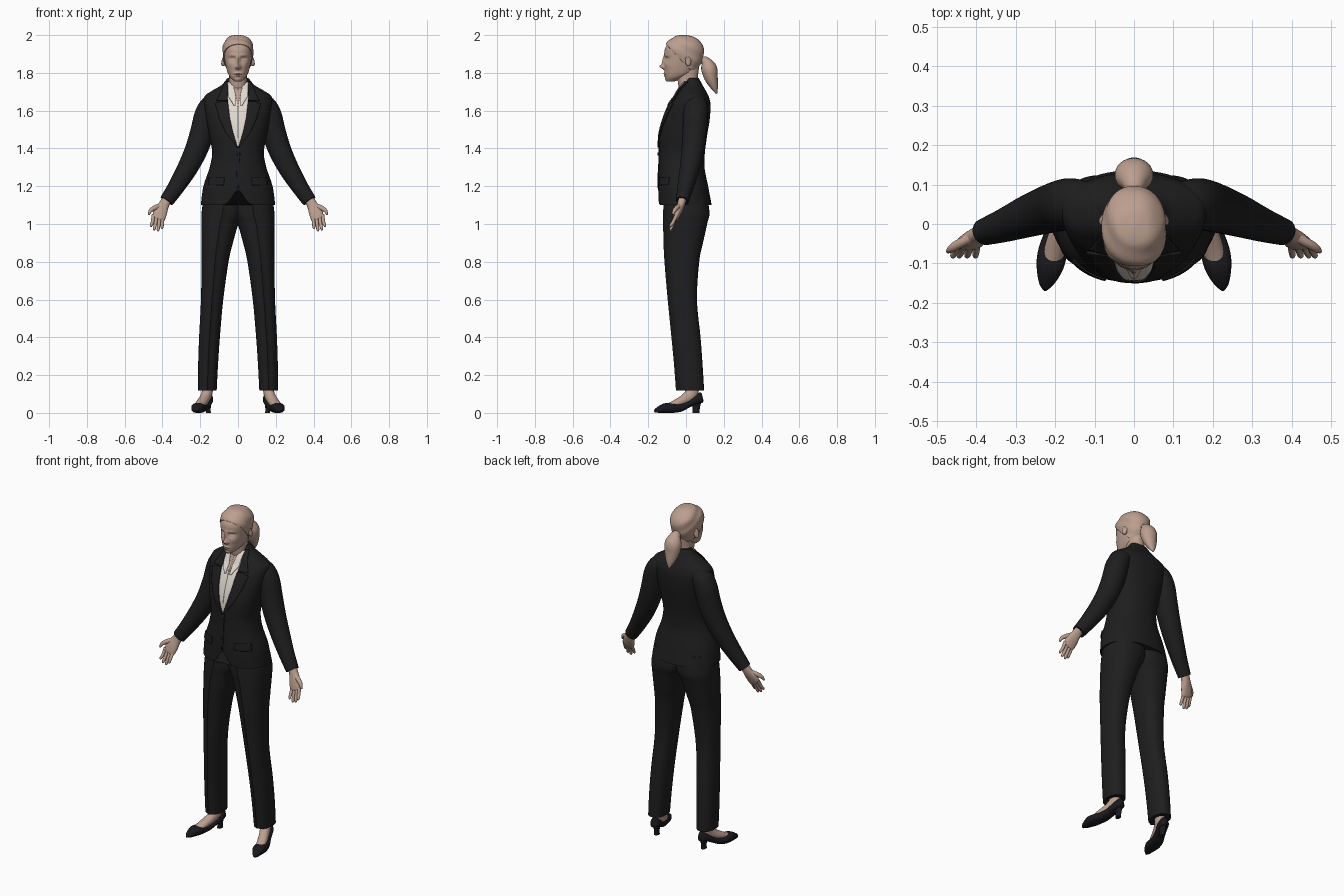
import bpy, bmesh, math
from mathutils import Vector
from mathutils.bvhtree import BVHTree

old = bpy.data.objects.get("Cube")
if old:
    bpy.data.objects.remove(old, do_unlink=True)


def material(name, rgb, rough=0.8):
    m = bpy.data.materials.new(name)
    m.use_nodes = True
    m.diffuse_color = (*rgb, 1)
    bsdf = m.node_tree.nodes["Principled BSDF"]
    bsdf.inputs["Base Color"].default_value = (*rgb, 1)
    bsdf.inputs["Roughness"].default_value = rough
    return m


SKIN = material("skin", (0.50, 0.345, 0.275))
SUIT = material("black_cloth", (0.013, 0.013, 0.014))
SHIRT = material("cream_cloth", (0.74, 0.69, 0.63))
SHOE = material("black_leather", (0.010, 0.010, 0.013))
made = []


def build(name, verts, faces, mat, mirror=False, thick=0):
    me = bpy.data.meshes.new(name)
    me.from_pydata([tuple(v) for v in verts], [], faces)
    bm = bmesh.new()
    bm.from_mesh(me)
    bmesh.ops.recalc_face_normals(bm, faces=bm.faces)
    bm.to_mesh(me)
    bm.free()
    me.materials.append(mat)
    ob = bpy.data.objects.new(name, me)
    bpy.context.collection.objects.link(ob)
    if thick:
        ob.modifiers.new("thickness", "SOLIDIFY").thickness = thick
    if mirror:
        ob.modifiers.new("mirror", "MIRROR").use_mirror_merge = False
    made.append(ob)
    return ob


def spline(rows, steps):
    """Smooth curve through rows of numbers."""
    out = []
    for i in range(len(rows) - 1):
        quad = [rows[max(i - 1, 0)], rows[i], rows[i + 1], rows[min(i + 2, len(rows) - 1)]]
        for s in range(steps):
            t = s / steps
            out.append([b + t / 2 * (c - a + t * (2*a - 5*b + 4*c - d + t * (3*b - a - 3*c + d)))
                        for a, b, c, d in zip(*quad)])
    return out + [list(rows[-1])]


def skin(name, rings, mat, **kw):
    n = len(rings[0])
    verts = [v for r in rings for v in r]
    faces = [(k*n + i, k*n + (i+1) % n, (k+1)*n + (i+1) % n, (k+1)*n + i)
             for k in range(len(rings) - 1) for i in range(n)]
    faces += [tuple(range(n)), tuple(range(len(verts) - n, len(verts)))]
    return build(name, verts, faces, mat, **kw)


def unit_ring(n, power):
    for i in range(n):
        c, s = math.cos(math.tau * i / n), math.sin(math.tau * i / n)
        yield (math.copysign(abs(c) ** (2 / power), c), math.copysign(abs(s) ** (2 / power), s))


def column(name, rows, mat, n=48, steps=6, power=2.2, grow=None, bend=None, **kw):
    """Stack of level rings; row = z, x min, x max, y front, y back."""
    rings = []
    for z, x0, x1, y0, y1 in spline(rows, steps):
        ring = []
        for c, s in unit_ring(n, power):
            v = Vector(((x0 + x1) / 2 + c * (x1 - x0) / 2, (y0 + y1) / 2 + s * (y1 - y0) / 2, z))
            if grow:
                v += Vector((c, s, 0.6)) * grow(v)
            ring.append(bend(v, c, s) if bend else v)
        rings.append(ring)
    return skin(name, rings, mat, **kw)


def tube(name, rows, mat, ref=(0, 1, 0), n=24, steps=6, power=2, **kw):
    """Sweep along a path; row = x, y, z, radius across, radius along ref."""
    pts = spline(rows, steps)
    rings = []
    for i, p in enumerate(pts):
        t = Vector(pts[min(i+1, len(pts)-1)][:3]) - Vector(pts[max(i-1, 0)][:3])
        t.normalize()
        v = Vector(ref) - t * t.dot(Vector(ref))
        v.normalize()
        u = t.cross(v)
        rings.append([Vector(p[:3]) + u * c * p[3] + v * s * p[4] for c, s in unit_ring(n, power)])
    return skin(name, rings, mat, **kw)


# Jacket body, with the hem cut away at the front
def hem(v, c, s):
    if s < 0:
        v.z += 0.085 * math.exp(-(v.x / 0.04) ** 2) * max(0, 1 - (v.z - 1.09) / 0.25)
    return v


body_rows = [(z, -w, w, f, b) for z, w, f, b in (
    (1.10, .197, -.147, .136), (1.2, .183, -.147, .117), (1.3, .15, -.143, .098),
    (1.38, .137, -.142, .1), (1.47, .152, -.14, .112), (1.55, .167, -.122, .125),
    (1.63, .18, -.09, .13), (1.675, .178, -.058, .12), (1.705, .138, -.042, .105),
    (1.735, .088, -.022, .088), (1.772, .056, .005, .068))]
jacket = column("jacket_body", body_rows, SUIT, n=96, steps=8, power=2.25, bend=hem)
bm = bmesh.new()
bm.from_mesh(jacket.data)
surface = BVHTree.FromBMesh(bm)
bm.free()


def panel(name, rows, mat, lift, thick=0.004, mirror=True):
    """Plate laid on the jacket front; row = z, inner x, outer x."""
    verts, m = [], 8
    fine = [[a + (b - a) * k / 8 for a, b in zip(p, q)] for p, q in zip(rows, rows[1:]) for k in range(8)]
    fine.append(rows[-1])
    for z, x0, x1 in fine:
        for k in range(m + 1):
            x = x0 + (x1 - x0) * k / m
            hit, normal, _, _ = surface.ray_cast(Vector((x, -1, z)), Vector((0, 1, 0)))
            verts.append(hit + normal * lift if hit else Vector((x, 0, z)))
    w = m + 1
    faces = [(r*w + k, r*w + k + 1, (r+1)*w + k + 1, (r+1)*w + k)
             for r in range(len(fine) - 1) for k in range(m)]
    return build(name, verts, faces, mat, mirror=mirror, thick=thick)


panel("shirt_front", [(1.41, 0, .002), (1.48, 0, .026), (1.56, 0, .044), (1.66, 0, .055),
                      (1.745, 0, .05)], SHIRT, 0.002, 0.002)
panel("open_neck", [(1.62, 0, .001), (1.69, 0, .014), (1.74, 0, .024)], SKIN, 0.004, 0.002)
panel("shirt_collar", [(1.625, .012, .022), (1.67, .012, .05), (1.745, .026, .052)], SHIRT, 0.009)
panel("lapels", [(1.405, 0, .004), (1.48, .025, .062), (1.56, .043, .098), (1.635, .052, .118),
                 (1.645, .053, .088)], SUIT, 0.008, 0.006)
panel("jacket_collar", [(1.65, .054, .112), (1.69, .055, .092), (1.75, .048, .066)], SUIT, 0.008, 0.006)
panel("pocket_flaps", [(1.205, .075, .155), (1.245, .07, .15)], SUIT, 0.006)
panel("front_overlap", [(1.19, -.006, .004), (1.405, -.008, .008)], SUIT, 0.004, mirror=False)
tube("jacket_button", [(.004, -.142, 1.37, .009, .009), (.004, -.151, 1.37, .008, .008)], SHOE,
     ref=(1, 0, 0), steps=1)

# Sleeves
tube("sleeves", [(.09, .05, 1.645, .045, .05), (.137, .05, 1.632, .056, .062),
                 (.165, .05, 1.58, .064, .066), (.188, .046, 1.49, .064, .064),
                 (.222, .036, 1.39, .06, .06), (.268, .02, 1.295, .054, .053),
                 (.325, -.002, 1.2, .045, .043), (.378, -.02, 1.122, .038, .034)],
     SUIT, n=40, mirror=True)

# Hands: palm, thumb and four fingers
tube("palms", [(.37, -.015, 1.145, .024, .021), (.393, -.027, 1.1, .028, .02),
               (.41, -.041, 1.065, .036, .018), (.42, -.053, 1.032, .034, .013),
               (.423, -.057, 1.022, .026, .008)], SKIN, mirror=True, power=2.3)
tube("thumbs", [(.415, -.035, 1.095, .014, .013), (.443, -.05, 1.084, .013, .012),
                (.463, -.062, 1.07, .010, .010), (.472, -.07, 1.05, .005, .005)],
     SKIN, n=16, mirror=True)
finger_ends = ((.447, .459, .985), (.431, .443, .967), (.415, .423, .961), (.399, .402, .975))
for k, (base, tip, z) in enumerate(finger_ends):
    tube("fingers_%d" % (k + 1), [(base, -.05, 1.048 - k * .005, .010, .010),
         ((base + tip) / 2, -.068, (z + 1.035) / 2, .009, .009),
         (tip, -.08, z + .008, .0075, .0075), (tip, -.083, z, .003, .003)], SKIN, n=14, mirror=True)


# Trousers with a pressed crease
def crease(v, c, s):
    if s < 0:
        v.y -= 0.007 * math.exp(-(c / 0.12) ** 2)
    return v


column("trouser_legs", [
    (.118, .113, .211, -.046, .096), (.25, .106, .211, -.056, .088), (.4, .096, .206, -.07, .077),
    (.6, .078, .196, -.09, .058), (.8, .05, .193, -.107, .07), (.9, .027, .193, -.112, .09),
    (1.0, -.002, .194, -.114, .112), (1.06, -.03, .193, -.114, .124), (1.16, -.03, .178, -.11, .11)],
    SUIT, n=64, steps=8, power=2.3, bend=crease, mirror=True)

# Feet and heeled shoes
tube("feet", [(.163, .03, .17, .034, .03), (.163, .03, .11, .036, .029), (.176, .002, .076, .03, .028),
              (.196, -.05, .05, .022, .028), (.21, -.1, .032, .016, .024)],
     SKIN, ref=(1, 0, 0), mirror=True)
shoe_rows = [(.226, -.168, .004, .003, .014), (.223, -.15, .019, 0, .03), (.214, -.11, .034, 0, .051),
             (.206, -.07, .037, 0, .05), (.194, -.03, .034, .006, .047), (.178, .01, .031, .026, .06),
             (.163, .05, .031, .045, .088), (.157, .078, .022, .052, .108), (.156, .088, .008, .062, .104)]
tube("shoes", [(x, y, (lo + hi) / 2, (hi - lo) / 2, w) for x, y, w, lo, hi in shoe_rows],
     SHOE, ref=(1, 0, 0), power=2.5, n=32, mirror=True)
column("shoe_heels", [(0, .144, .17, .034, .072), (.03, .144, .17, .034, .074),
                      (.075, .136, .18, .022, .086)], SHOE, n=24, mirror=True)

# Neck and head
column("neck", [(1.68, -.056, .056, -.03, .075), (1.75, -.047, .047, -.043, .062),
                (1.84, -.047, .047, -.05, .07)], SKIN)
head_rows = [(z, -w, w, f, b) for z, w, f, b in (
    (1.755, .018, -.1, -.06), (1.775, .04, -.107, -.01), (1.8, .054, -.112, .04),
    (1.84, .065, -.115, .07), (1.88, .072, -.113, .085), (1.92, .075, -.113, .088),
    (1.95, .07, -.1, .08), (1.975, .054, -.076, .057), (1.99, .034, -.05, .03), (1.996, .006, -.02, 0))]
# Face relief: x, z, width, height, amount
FACE = ((0, 1.865, .010, .026, .012), (0, 1.833, .011, .013, .023), (.011, 1.829, .007, .007, .008),
        (.031, 1.873, .017, .012, -.012), (.031, 1.870, .010, .006, .006), (.03, 1.893, .024, .007, .004),
        (0, 1.797, .02, .006, .008), (0, 1.785, .016, .006, .008), (0, 1.791, .024, .002, -.004),
        (0, 1.765, .016, .01, .006), (.045, 1.84, .018, .018, .004))


def relief(v, c, s):
    if s < 0:
        v.y += s * sum(h * math.exp(-((abs(v.x) - x) / a) ** 2 - ((v.z - z) / b) ** 2)
                       for x, z, a, b, h in FACE)
    return v


column("head", head_rows, SKIN, n=128, steps=12, power=2.25, bend=relief)
tube("ears", [(.066, .008, 1.862, .022, .012), (.078, .012, 1.863, .028, .016),
              (.083, .014, 1.864, .02, .01)], SKIN, mirror=True)

# Swept-back hair, trimmed along the hairline and the nape
hair = column("hair", head_rows, SKIN, n=128, steps=10, power=2.2, thick=.006,
              grow=lambda v: .0065 + .0015 * math.sin(90 * v.z + 60 * v.y + 25 * v.x))
bm = bmesh.new()
bm.from_mesh(hair.data)
for point, normal in (((0, -.105, 1.95), (0, .115, .11)), ((0, 0, 1.815), (0, 0, 1))):
    bmesh.ops.bisect_plane(bm, geom=bm.verts[:] + bm.edges[:] + bm.faces[:], plane_co=point,
                           plane_no=normal, clear_inner=True)
bm.to_mesh(hair.data)
bm.free()
tube("ponytail", [(0, .075, 1.868, .016, .018), (0, .1, 1.862, .026, .03), (0, .121, 1.825, .042, .048),
                  (0, .133, 1.775, .036, .044), (0, .15, 1.725, .02, .026), (0, .162, 1.69, .004, .005)],
     SKIN, ref=(1, 0, 0), n=32)

# Smooth shading with crisp edges
bpy.ops.object.select_all(action="DESELECT")
for ob in made:
    ob.select_set(True)
bpy.context.view_layer.objects.active = made[0]
bpy.ops.object.shade_smooth_by_angle(angle=math.radians(40))
